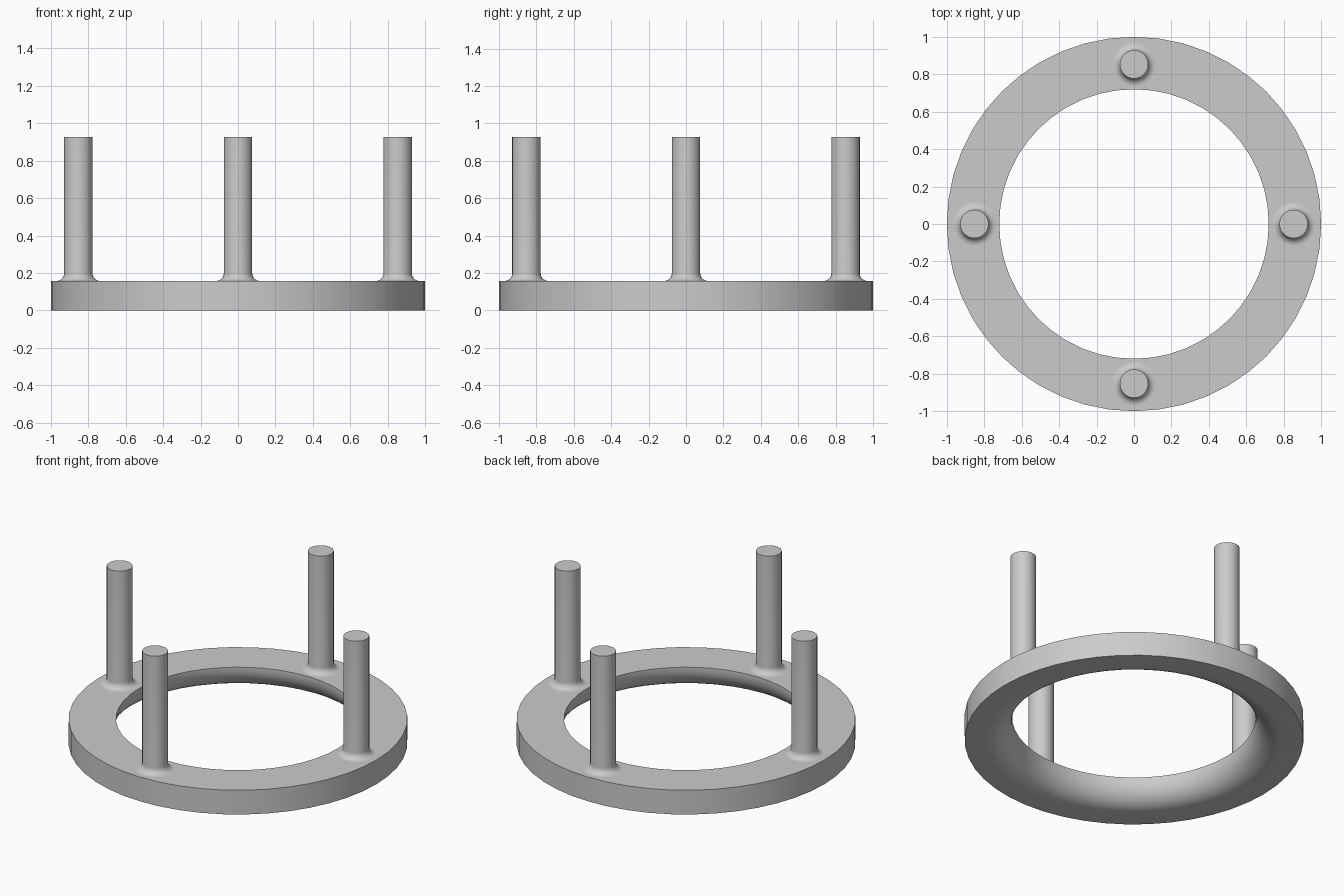
import bpy
import bmesh
import math
from mathutils import Matrix, Vector

if "Cube" in bpy.data.objects:
    bpy.data.objects.remove(bpy.data.objects["Cube"], do_unlink=True)

BASE_H = 0.158
INNER_R = 0.72
ROUND_R = 0.15
POST_R = 0.076
POST_TOP = 0.926
POST_DIST = 0.853
FILLET = 0.04

grey = bpy.data.materials.new("plain_grey")
grey.use_nodes = True
grey.diffuse_color = (0.6, 0.6, 0.6, 1)
grey.node_tree.nodes["Principled BSDF"].inputs["Base Color"].default_value = (0.6, 0.6, 0.6, 1)


def arc(cx, cz, radius, start, end, steps):
    """Points of an arc in the radius/height plane, angles in degrees."""
    angles = [math.radians(start + (end - start) * i / steps) for i in range(steps + 1)]
    return [(cx + radius * math.cos(a), cz + radius * math.sin(a)) for a in angles]


def lathe(name, profile, segments, closed, location=(0, 0, 0)):
    """Spin a profile of (radius, height) points around the vertical axis."""
    bm = bmesh.new()
    verts = [bm.verts.new((r, 0, z)) for r, z in profile]
    edges = [bm.edges.new(pair) for pair in zip(verts, verts[1:])]
    if closed:
        edges.append(bm.edges.new((verts[-1], verts[0])))
    bmesh.ops.spin(bm, geom=verts + edges, cent=(0, 0, 0), axis=(0, 0, 1),
                   angle=math.tau, steps=segments, use_duplicate=False)
    bmesh.ops.remove_doubles(bm, verts=bm.verts, dist=0.0001)
    if not closed:
        bmesh.ops.holes_fill(bm, edges=[e for e in bm.edges if e.is_boundary], sides=0)
    bmesh.ops.recalc_face_normals(bm, faces=bm.faces)
    mesh = bpy.data.meshes.new(name)
    bm.to_mesh(mesh)
    bm.free()
    mesh.materials.append(grey)
    obj = bpy.data.objects.new(name, mesh)
    obj.location = location
    bpy.context.collection.objects.link(obj)
    bpy.ops.object.select_all(action="DESELECT")
    obj.select_set(True)
    bpy.context.view_layer.objects.active = obj
    bpy.ops.object.shade_smooth_by_angle(angle=math.radians(30))
    return obj


# Ring with its lower inner edge rounded over
ring = arc(INNER_R + ROUND_R, ROUND_R, ROUND_R, 180, 270, 10)
ring += [(1, 0), (1, BASE_H), (INNER_R, BASE_H)]
lathe("base_ring", ring, 48, True)

# Four upright posts, each flaring into the ring
post = [(POST_R + FILLET, BASE_H - 0.01)]
post += arc(POST_R + FILLET, BASE_H + FILLET, FILLET, 270, 180, 8)
post.append((POST_R, POST_TOP))
for i, side in enumerate(("left", "back", "right", "front")):
    spot = Matrix.Rotation(i * math.pi / 2, 3, "Z") @ Vector((POST_DIST, 0, 0))
    lathe(side + "_post", post, 32, False, spot)
